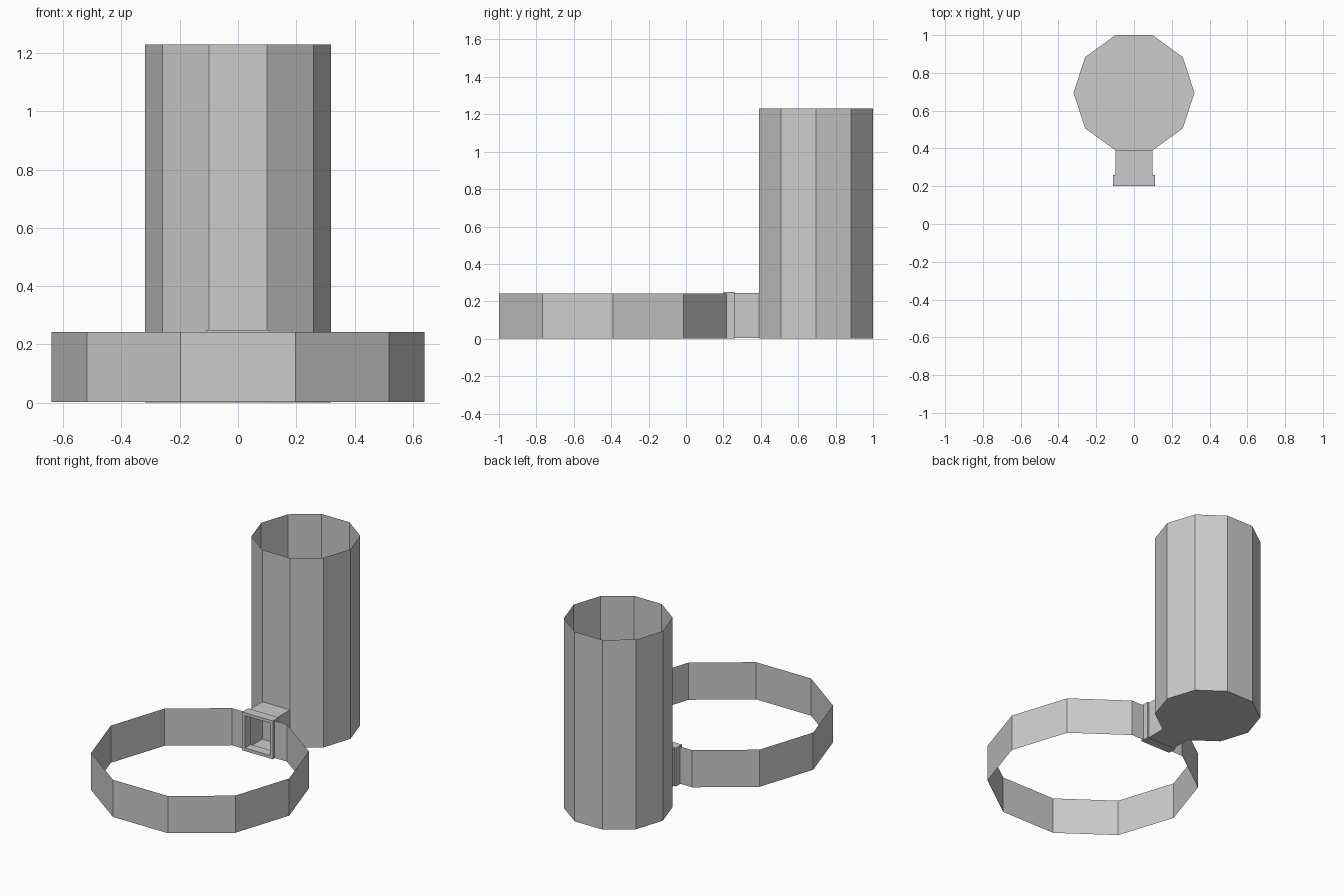
import bpy
from math import cos, sin, pi

if "Cube" in bpy.data.objects:
    bpy.data.objects.remove(bpy.data.objects["Cube"])


def make(name, verts, faces):
    mesh = bpy.data.meshes.new(name)
    mesh.from_pydata(verts, [], faces)
    mesh.update()
    obj = bpy.data.objects.new(name, mesh)
    bpy.context.collection.objects.link(obj)
    return obj


def wall(name, path, z0, z1, closed=False, floor=False):
    """Thin upright wall along a plan outline, optionally with a floor."""
    n = len(path)
    verts = [(x, y, z) for z in (z0, z1) for x, y in path]
    faces = [(i, (i + 1) % n, n + (i + 1) % n, n + i)
             for i in range(n if closed else n - 1)]
    if floor:
        faces.append(tuple(reversed(range(n))))
    return make(name, verts, faces)


def rect(hx, z0, z1, y):
    return [(-hx, y, z0), (hx, y, z0), (hx, y, z1), (-hx, y, z1)]


def sleeve(name, loops, closed=False):
    """Skin a series of four-cornered loops."""
    n = len(loops)
    faces = []
    for a in range(n if closed else n - 1):
        b = (a + 1) % n
        for i in range(4):
            j = (i + 1) % 4
            faces.append((a * 4 + i, b * 4 + i, b * 4 + j, a * 4 + j))
    return make(name, [v for l in loops for v in l], faces)


def decagon(radius, cy):
    return [(radius * cos(i * pi / 5), cy + radius * sin(i * pi / 5)) for i in range(10)]


# Tall open cup
wall("cup", decagon(0.32, 0.695), 0, 1.23, closed=True, floor=True)

# Strap loop, broken at the back where it enters the bracket
pts = decagon(0.64, -0.39)
back = pts[2][1]
path = [(-0.1, back)] + pts[3:] + pts[:3] + [(0.1, back)]
wall("strap", path, 0.002, 0.243)

# Square frame that holds the strap ends
sleeve("bracket_frame", [
    rect(0.11, 0.0, 0.249, 0.20), rect(0.09, 0.02, 0.229, 0.20),
    rect(0.09, 0.02, 0.229, 0.26), rect(0.11, 0.0, 0.249, 0.26)], closed=True)

# Hollow neck joining frame to cup
sleeve("bracket_neck", [rect(0.099, 0.003, 0.245, 0.26), rect(0.099, 0.003, 0.245, 0.391)])
